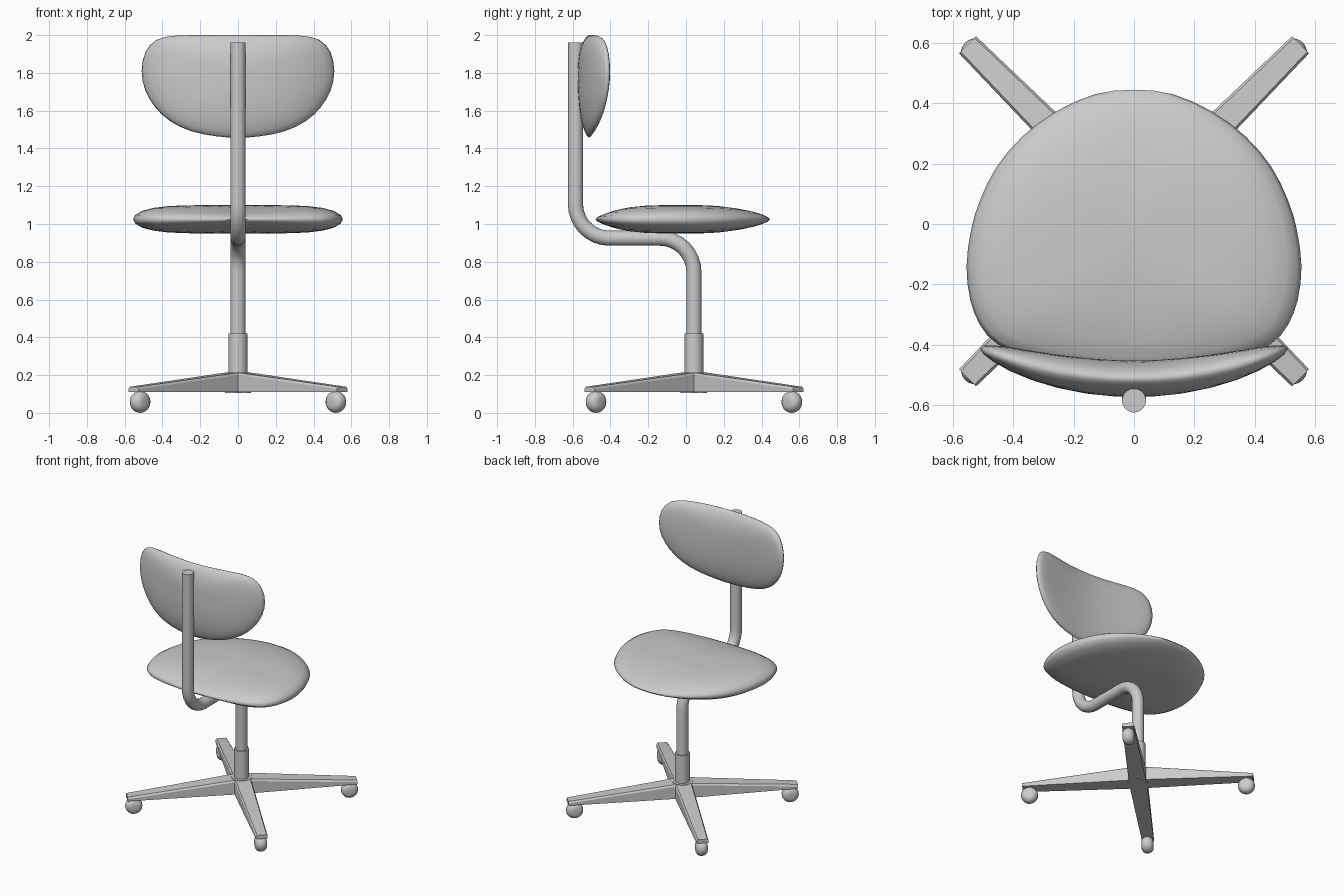
import bpy, bmesh, math
from mathutils import Vector, Matrix

if "Cube" in bpy.data.objects:
    bpy.data.objects.remove(bpy.data.objects["Cube"])

grey = bpy.data.materials.new("grey")
grey.diffuse_color = (0.6, 0.6, 0.6, 1)
grey.use_nodes = True
grey.node_tree.nodes["Principled BSDF"].inputs["Base Color"].default_value = grey.diffuse_color
CY = 0.042  # y of the column and the base centre


def finish(name, bm, angle=40):
    bmesh.ops.recalc_face_normals(bm, faces=bm.faces)
    me = bpy.data.meshes.new(name)
    bm.to_mesh(me)
    bm.free()
    me.materials.append(grey)
    ob = bpy.data.objects.new(name, me)
    bpy.context.collection.objects.link(ob)
    bpy.ops.object.select_all(action='DESELECT')
    ob.select_set(True)
    bpy.context.view_layer.objects.active = ob
    bpy.ops.object.shade_smooth_by_angle(angle=math.radians(angle))
    return ob


def closed_outline(half):
    """Mirror a half outline (first and last on u = 0) and smooth it."""
    pts = [Vector(p) for p in half]
    pts += [Vector((-p.x, p.y)) for p in pts[-2:0:-1]]
    out, n = [], len(pts)
    for i in range(n):
        a, b, c, d = (pts[(i + k) % n] for k in (-1, 0, 1, 2))
        out += [b, (9 * (b + c) - a - d) / 16]
    return out


def pad(name, half, centre, thick, n_side, n_end, place):
    """Cushion: shrinking copies of an outline, domed on both sides."""
    outline, c = closed_outline(half), Vector((0, centre))
    bm = bmesh.new()

    def ring(s, sign):
        vs = []
        for p in outline:
            d = p - c
            k = (d.x / d.length) ** 2
            n = n_end + (n_side - n_end) * k
            m = 0.62 - 0.12 * k
            q = c + d * s
            vs.append(bm.verts.new(place(q.x, q.y, sign * thick * max(0, 1 - s ** n) ** m)))
        return vs

    steps = [math.sin(math.radians(a)) for a in (78, 66, 54, 42, 30, 18, 8)]
    rim = ring(1, 1)
    for sign in (1, -1):
        prev = rim
        for s in steps:
            cur = ring(s, sign)
            for i in range(len(cur)):
                j = (i + 1) % len(cur)
                bm.faces.new((prev[i], prev[j], cur[j], cur[i]))
            prev = cur
        mid = bm.verts.new(place(0, centre, sign * thick))
        for i in range(len(prev)):
            bm.faces.new((prev[i], prev[(i + 1) % len(prev)], mid))
    return finish(name, bm, 80)


# Seat cushion
pad("seat", [(0, .445), (.13, .43), (.26, .372), (.37, .29), (.455, .19), (.51, .08), (.54, -.02),
             (.555, -.14), (.543, -.25), (.51, -.335), (.45, -.40), (.33, -.445), (.17, -.472), (0, -.48)],
    -0.02, 0.075, 5, 2.1, lambda u, v, w: (u, v, 1.025 + w))

# Backrest, bent around the sitter
pad("backrest", [(0, 2.0), (.17, 2.0), (.33, 1.997), (.43, 1.975), (.49, 1.91), (.51, 1.81), (.492, 1.71),
                 (.44, 1.62), (.36, 1.545), (.25, 1.492), (.12, 1.465), (0, 1.457)],
    1.79, 0.06, 2.6, 2.4, lambda u, v, w: (u, -0.513 + 0.1 * (u / 0.51) ** 2 + w, v))

# Bent tube: back post, under-seat run and column
R, ZH, YB = 0.18, 0.925, -0.585
path = [(YB, 1.96)]
for i in range(9):
    a = math.pi / 2 * i / 8
    path.append((YB + R - R * math.cos(a), ZH + R - R * math.sin(a)))
for i in range(9):
    a = math.pi / 2 * i / 8
    path.append((CY - R + R * math.sin(a), ZH - R + R * math.cos(a)))
path.append((CY, 0.2))
bm = bmesh.new()
prev = None
for i, (y, z) in enumerate(path):
    a, b = path[max(i - 1, 0)], path[min(i + 1, len(path) - 1)]
    t = Vector((0, b[0] - a[0], b[1] - a[1])).normalized()
    side = Vector((1, 0, 0)).cross(t)
    cur = []
    for k in range(20):
        g = math.tau * k / 20
        cur.append(bm.verts.new(Vector((0.04 * math.cos(g), y, z)) + side * 0.04 * math.sin(g)))
    if prev:
        for k in range(20):
            j = (k + 1) % 20
            bm.faces.new((prev[k], prev[j], cur[j], cur[k]))
    else:
        bm.faces.new(cur)
    prev = cur
bm.faces.new(prev)
finish("bent_tube", bm)


def cylinder(name, r, z0, z1, sides=24):
    bm = bmesh.new()
    bmesh.ops.create_cone(bm, cap_ends=True, segments=sides, radius1=r, radius2=r, depth=z1 - z0,
                          matrix=Matrix.Translation((0, CY, (z0 + z1) / 2)))
    finish(name, bm)


# Column sleeve and hub
cylinder("column_sleeve", 0.05, 0.2, 0.42)
cylinder("base_hub", 0.07, 0.105, 0.215)

# Four tapered legs with rounded casters
for n in range(4):
    turn = Matrix.Translation((0, CY, 0)) @ Matrix.Rotation(math.radians(45 + 90 * n), 4, 'Z')

    bm = bmesh.new()
    loops = []
    for x, hw, top in ((0, 0.06, 0.215), (0.06, 0.058, 0.212), (0.78, 0.04, 0.138)):
        sec = [(-hw, 0.11), (hw, 0.11), (hw, top - 0.012), (hw - 0.008, top),
               (-hw + 0.008, top), (-hw, top - 0.012)]
        loops.append([bm.verts.new(turn @ Vector((x, y, z))) for y, z in sec])
    for a, b in zip(loops, loops[1:]):
        for k in range(6):
            j = (k + 1) % 6
            bm.faces.new((a[k], a[j], b[j], b[k]))
    bm.faces.new(loops[0])
    bm.faces.new(loops[-1])
    finish("base_leg_%d" % (n + 1), bm, 30)

    # Caster wheel: barrel profile around an axle across the leg
    bm = bmesh.new()
    prof = [(-.04, .022), (-.037, .036), (-.028, .049), (-.014, .056), (0, .058),
            (.014, .056), (.028, .049), (.037, .036), (.04, .022)]
    prev = None
    for w, r in prof:
        cur = [bm.verts.new(turn @ Vector((0.733 + r * math.cos(math.tau * k / 24), w,
                                           0.058 + r * math.sin(math.tau * k / 24)))) for k in range(24)]
        if prev:
            for k in range(24):
                j = (k + 1) % 24
                bm.faces.new((prev[k], prev[j], cur[j], cur[k]))
        else:
            bm.faces.new(cur)
        prev = cur
    bm.faces.new(prev)
    finish("caster_%d" % (n + 1), bm, 50)
